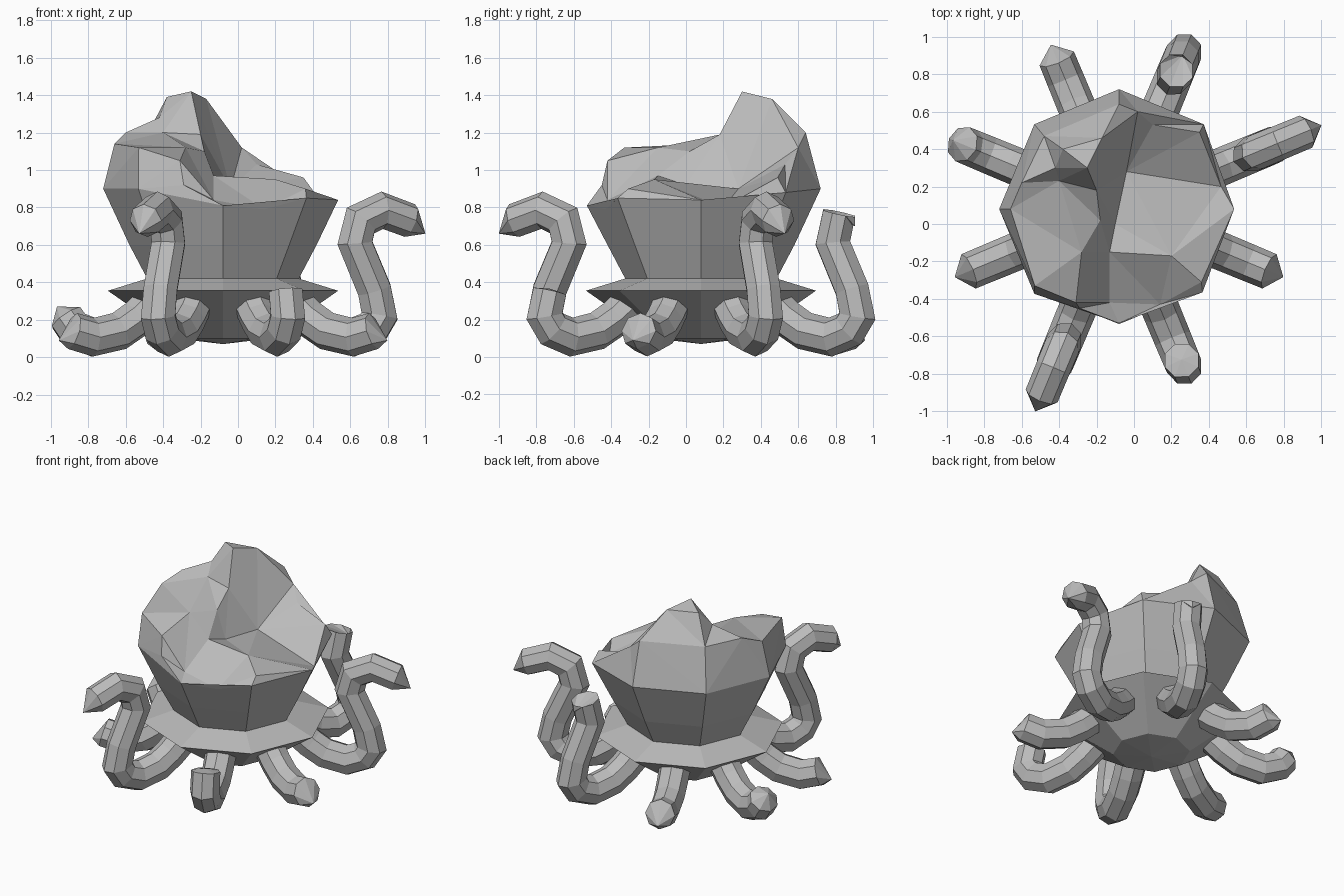
import bpy, bmesh, math
from mathutils import Vector
from mathutils.geometry import delaunay_2d_cdt

if "Cube" in bpy.data.objects:
    bpy.data.objects.remove(bpy.data.objects["Cube"])

CX, CY = -0.08, 0.08      # axis of the body
SIDES = 8

skin = bpy.data.materials.new("grey skin")
skin.diffuse_color = (0.5, 0.5, 0.5, 1)
skin.use_nodes = True
skin.node_tree.nodes["Principled BSDF"].inputs["Base Color"].default_value = skin.diffuse_color


def finish(bm, name):
    bmesh.ops.remove_doubles(bm, verts=bm.verts, dist=0.0005)
    bmesh.ops.recalc_face_normals(bm, faces=bm.faces)
    me = bpy.data.meshes.new(name)
    bm.to_mesh(me)
    bm.free()
    me.materials.append(skin)
    ob = bpy.data.objects.new(name, me)
    bpy.context.collection.objects.link(ob)
    return ob


def bridge(bm, a, b):
    n = len(a)
    for i in range(n):
        j = (i + 1) % n
        bm.faces.new((a[i], a[j], b[j], b[i]))


# Body: eight-sided lathe with a flared skirt and an uneven rim
def ring(rs, zs):
    return [Vector((CX + r * math.cos(i * math.tau / SIDES),
                    CY + r * math.sin(i * math.tau / SIDES), z))
            for i, (r, z) in enumerate(zip(rs, zs))]


bm = bmesh.new()
rim = ring([0.615, 0.64, 0.64, 0.64, 0.64, 0.64, 0.61, 0.63],
           [0.84, 0.88, 0.9, 0.9, 0.9, 0.9, 0.81, 0.85])
rings = [ring([r] * SIDES, [z] * SIDES) for r, z in
         [(0.25, 0.1), (0.615, 0.355), (0.405, 0.42), (0.5, 0.6)]] + [rim]
loops = [[bm.verts.new(p) for p in r] for r in rings]
for a, b in zip(loops, loops[1:]):
    bridge(bm, a, b)
bottom = bm.verts.new((CX, CY, 0.07))
for i in range(SIDES):
    bm.faces.new((bottom, loops[0][(i + 1) % SIDES], loops[0][i]))

# Lopsided crown: ridge lines joined to the rim
ridges = [
    # high crest and the shoulder behind it
    [(-.60, .22, 1.20), (-.42, .30, 1.28), (-.25, .30, 1.42), (-.17, .46, 1.38), (-.08, .64, 1.20)],
    [(-.48, .47, 1.20), (-.38, .40, 1.39)],
    # left shelf and front lip
    [(-.66, .08, 1.14), (-.40, .23, 1.20), (-.20, .18, 1.19), (-.18, .02, 1.10),
     (-.28, -.15, 1.12), (-.31, -.42, 1.05), (-.53, -.33, 1.12)],
    # valley foot
    [(.02, .60, 1.12), (-.04, .28, .90), (-.10, .0, .92), (-.13, -.15, .97), (-.13, -.42, .84)],
    # right shelf
    [(.10, .53, 1.03), (.35, .49, .96)],
    [(-.04, .28, .90), (.465, .20, .80), (.20, -.17, .95), (-.10, .0, .92)],
    [(.20, -.17, .95), (.14, -.43, .79)],
    [(.36, -.31, .90)],
    [(-.29, -.45, .92)],
]
pts, edges = list(rim), [(i, (i + 1) % SIDES) for i in range(SIDES)]
for line in ridges:
    s = len(pts)
    pts += [Vector(p) for p in line]
    edges += [(s + i, s + i + 1) for i in range(len(line) - 1)]
out = delaunay_2d_cdt([p.xy for p in pts], edges, [], 0, 1e-5)
crown = []
for co, src in zip(out[0], out[3]):
    z = pts[src[0]].z if src else 1.0
    crown.append(bm.verts.new((co.x, co.y, z)))
for f in out[2]:
    bm.faces.new([crown[i] for i in f])
finish(bm, "body")

# Tentacles: one shared path (distance from axis, height), cut to different lengths
PATH = [(.42, .275), (.50, .205), (.60, .14), (.75, .107), (.86, .15), (.905, .22), (.875, .36),
        (.763, .61), (.795, .73), (.92, .785), (1.05, .74)]


def tentacle(name, angle, count, end, tip):
    path = [Vector(p) for p in PATH[:count] + [end]]
    u = Vector((math.cos(angle), math.sin(angle), 0))
    side = Vector((-u.y, u.x, 0))
    base = Vector((CX, CY, 0))
    up = Vector((0, 0, 1))
    bm = bmesh.new()
    loops = []
    for k, p in enumerate(path):
        before = (p - path[max(k - 1, 0)]).normalized()
        after = (path[min(k + 1, len(path) - 1)] - p).normalized()
        d = (before + after).normalized()
        # widen the bends so that the tube keeps its thickness
        mitre = 1 / max(0.75, d.dot(before if k else after))
        n = (u * -d.y + up * d.x) * mitre
        r = 0.104 - 0.0012 * k
        c = base + u * p.x + up * p.y
        loops.append([bm.verts.new(c + (n * math.cos(t) + side * math.sin(t)) * r)
                      for t in (i * math.tau / 8 for i in range(8))])
    for a, b in zip(loops, loops[1:]):
        bridge(bm, a, b)
    bm.faces.new(loops[0])
    apex = bm.verts.new(base + u * tip[0] + up * tip[1])
    for i in range(8):
        bm.faces.new((loops[-1][i], loops[-1][(i + 1) % 8], apex))
    finish(bm, name)


TALL = (10, (1.08, .73), (1.17, .66))
HOOK = (8, (.80, .77), (.89, .70))
UPRIGHT = (6, (.875, .35), (.87, .365))
SHORT = (4, (.87, .14), (.95, .09))
CURLED = (5, (.905, .21), (.96, .27))
kinds = [TALL, HOOK, SHORT, CURLED, SHORT, TALL, UPRIGHT, SHORT]
for i, kind in enumerate(kinds):
    tentacle(f"tentacle_{i + 1}", math.radians(22.5 + 45 * i), *kind)
